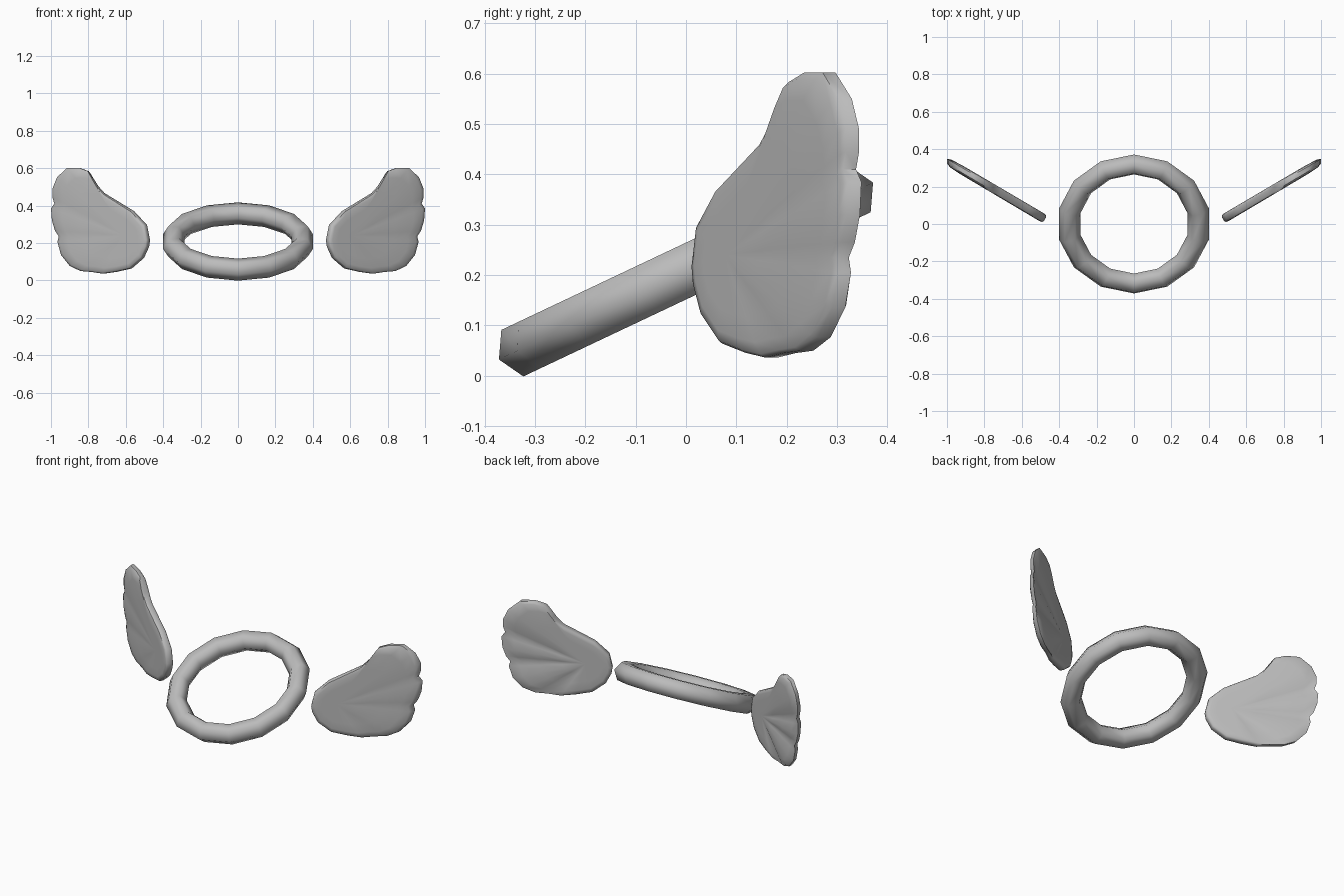
import bpy, bmesh, math
from mathutils import Vector

if "Cube" in bpy.data.objects:
    bpy.data.objects.remove(bpy.data.objects["Cube"], do_unlink=True)

gray = bpy.data.materials.new("soft_gray")
gray.use_nodes = True
COLOR = (0.5, 0.5, 0.5, 1)
gray.diffuse_color = COLOR
gray.node_tree.nodes["Principled BSDF"].inputs["Base Color"].default_value = COLOR


def finish(obj, angle):
    obj.data.materials.append(gray)
    bpy.ops.object.select_all(action='DESELECT')
    obj.select_set(True)
    bpy.context.view_layer.objects.active = obj
    bpy.ops.object.shade_smooth_by_angle(angle=math.radians(angle))


# Tilted ring
bpy.ops.mesh.primitive_torus_add(major_segments=14, minor_segments=6,
                                 major_radius=0.352, minor_radius=0.059)
ring = bpy.context.object
ring.name = "ring"
for v in ring.data.vertices:
    v.co.xy = (v.co.y, v.co.x)      # put a corner at the front and back
ring.data.flip_normals()
ring.rotation_euler.x = math.radians(25.3)
ring.location.z = 0.208
finish(ring, 80)

# Wing outline as seen from the front (x, z), starting at the inner tip
OUTLINE = [(.476, .216), (.492, .296), (.56, .37), (.717, .467), (.755, .51),
           (.80, .584), (.85, .602), (.914, .602), (.968, .55), (.992, .49),
           (.992, .445), (.982, .41), (1.0, .385), (.995, .32), (.978, .265),
           (.958, .235), (.965, .205), (.946, .136), (.898, .077), (.84, .05),
           (.78, .045), (.72, .036), (.65, .046), (.572, .064), (.508, .12),
           (.481, .18)]
ROOT = Vector((.60, .24))
NOTCHES = [(.982, .41), (.958, .235), (.78, .045)]
# Scale of each loop and its share of the half thickness
LOOPS = [(1, .5), (.965, .85), (.85, 1), (.6, 1), (.3, 1)]
HALF = 0.024


def bearing(p):
    d = Vector(p) - ROOT
    return math.atan2(d.y, d.x)


def groove(p):
    """Depth of the feather valleys that fan out from the root."""
    return max(math.exp(-((bearing(p) - bearing(n)) / .13) ** 2) for n in NOTCHES)


def place(p, depth, side):
    """Set a flat wing point on the swept plane, pushed out by depth."""
    outer = (p.x - .476) / .524
    y = .026 + .59 * (p.x - .476)
    return (side * (p.x + .5 * depth * (1 - outer)), y - depth * (.86 + .25 * outer), p.y)


def wing(name, side):
    bm = bmesh.new()
    count = len(OUTLINE)
    rims = []
    for face in (1, -1):            # front, then back
        valley = .15 if face > 0 else .6
        previous = None
        for scale, share in LOOPS:
            loop = []
            for o in OUTLINE:
                p = ROOT + (Vector(o) - ROOT) * scale
                cut = valley * groove(o) * min(1, 1.3 * scale) * (share > .5)
                loop.append(bm.verts.new(place(p, face * HALF * (share - cut), side)))
            if previous:
                for i in range(count):
                    j = (i + 1) % count
                    bm.faces.new((previous[i], previous[j], loop[j], loop[i]))
            else:
                rims.append(loop)
            previous = loop
        hub = bm.verts.new(place(ROOT, face * HALF, side))
        for i in range(count):
            bm.faces.new((previous[i], previous[(i + 1) % count], hub))
    # Close the rim between both sides
    for i in range(count):
        j = (i + 1) % count
        bm.faces.new((rims[0][i], rims[0][j], rims[1][j], rims[1][i]))
    bmesh.ops.recalc_face_normals(bm, faces=bm.faces)
    mesh = bpy.data.meshes.new(name)
    bm.to_mesh(mesh)
    bm.free()
    obj = bpy.data.objects.new(name, mesh)
    bpy.context.collection.objects.link(obj)
    finish(obj, 50)


wing("left_wing", 1)
wing("right_wing", -1)
